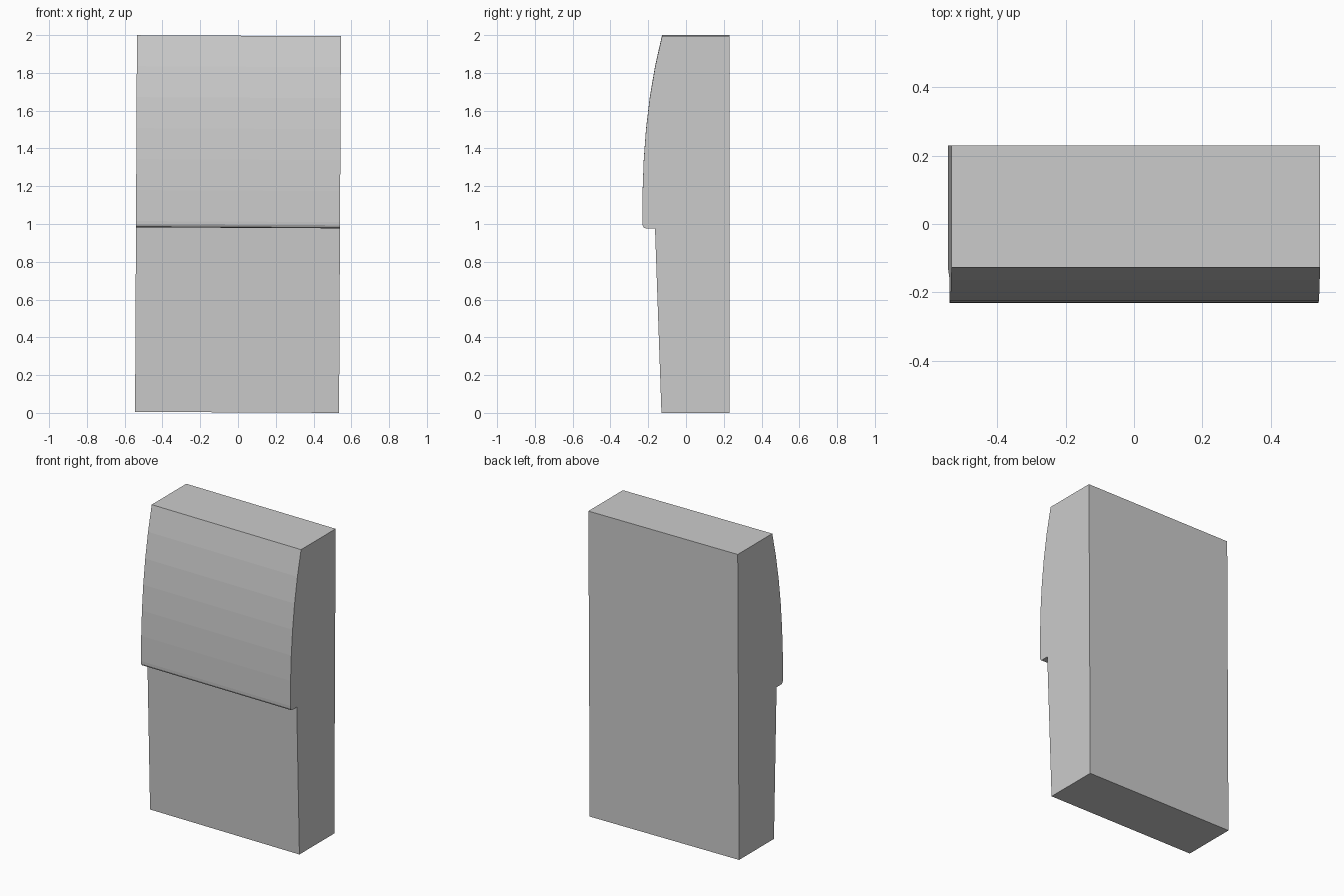
import bpy, bmesh
from mathutils import Matrix

if "Cube" in bpy.data.objects:
    bpy.data.objects.remove(bpy.data.objects["Cube"])

HALF_W = 0.54      # half width along x
H = 1.994          # height before the slight lean
LEAN = 0.005       # tiny tilt in the front plane

# Side profile (y, z): back, base, tapered lower face, lip, bowed upper face
profile = [(0.23, H), (0.23, 0), (-0.13, 0), (-0.164, 0.977),
           (-0.213, 0.977), (-0.224, 0.981), (-0.23, 0.993)]
STEPS = 6
for i in range(STEPS + 1):
    t = i / STEPS
    profile.append((-0.231 + 0.104 * t ** 2.4, 1.01 + (H - 1.01) * t))

# Extrude the profile across the width
bm = bmesh.new()
face = bm.faces.new([bm.verts.new((-HALF_W, y, z)) for y, z in profile])
ext = bmesh.ops.extrude_face_region(bm, geom=[face])
moved = [g for g in ext["geom"] if isinstance(g, bmesh.types.BMVert)]
bmesh.ops.translate(bm, vec=(2 * HALF_W, 0, 0), verts=moved)
bmesh.ops.recalc_face_normals(bm, faces=bm.faces)

# Lean slightly, then rest on the ground and centre
bmesh.ops.rotate(bm, cent=(0, 0, H / 2), matrix=Matrix.Rotation(LEAN, 3, 'Y'), verts=bm.verts)
low = min(v.co.z for v in bm.verts)
bmesh.ops.translate(bm, vec=(0, 0, -low), verts=bm.verts)

mesh = bpy.data.meshes.new("stepped_panel")
bm.to_mesh(mesh)
bm.free()
panel = bpy.data.objects.new("stepped_panel", mesh)
bpy.context.collection.objects.link(panel)
